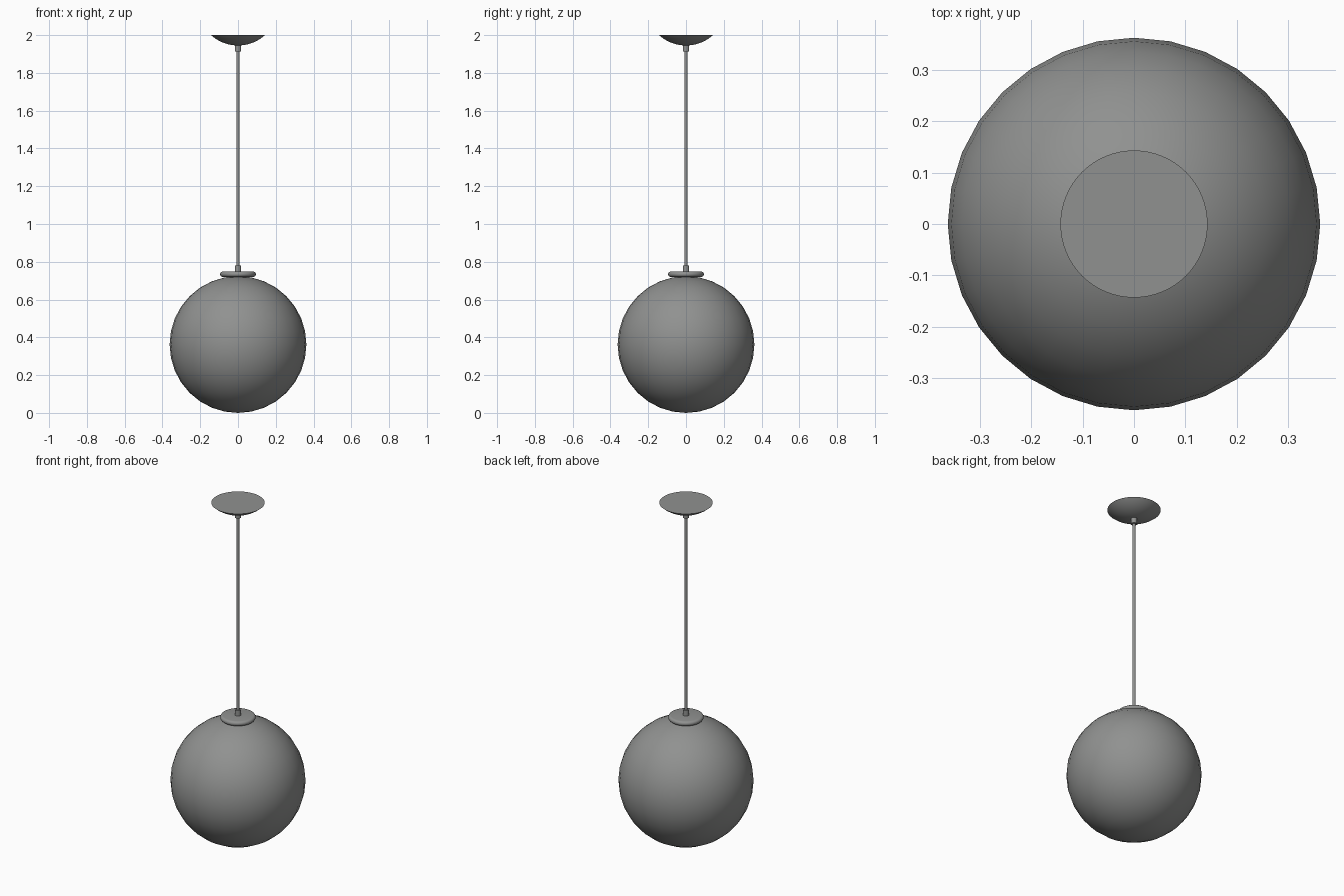
import bpy, bmesh, math

if "Cube" in bpy.data.objects:
    bpy.data.objects.remove(bpy.data.objects["Cube"])

grey = bpy.data.materials.new("satin grey")
grey.diffuse_color = (0.28, 0.285, 0.28, 1)
grey.use_nodes = True
grey.node_tree.nodes["Principled BSDF"].inputs["Base Color"].default_value = grey.diffuse_color


def lathe(name, profile, segments=32, angle=35):
    """Spin an (r, z) profile round the z axis; r = 0 ends close to a pole."""
    bm = bmesh.new()
    verts = [bm.verts.new((r, 0, z)) for r, z in profile]
    edges = [bm.edges.new(p) for p in zip(verts, verts[1:])]
    bmesh.ops.spin(bm, geom=verts + edges, cent=(0, 0, 0), axis=(0, 0, 1),
                   angle=2 * math.pi, steps=segments, use_duplicate=False)
    bmesh.ops.remove_doubles(bm, verts=bm.verts, dist=1e-5)
    bmesh.ops.recalc_face_normals(bm, faces=bm.faces)
    mesh = bpy.data.meshes.new(name)
    bm.to_mesh(mesh)
    bm.free()
    mesh.materials.append(grey)
    obj = bpy.data.objects.new(name, mesh)
    bpy.context.collection.objects.link(obj)
    bpy.ops.object.select_all(action='DESELECT')
    obj.select_set(True)
    bpy.context.view_layer.objects.active = obj
    bpy.ops.object.shade_smooth_by_angle(angle=math.radians(angle))
    return obj


def rod(name, r, z0, z1, segments=16):
    return lathe(name, [(0, z0), (r, z0), (r, z1), (0, z1)], segments)


# Globe shade: thin-walled ball
R = 0.362
globe = lathe("globe_shade", [(R * math.sin(math.pi * i / 16) if 0 < i < 16 else 0,
                               R - R * math.cos(math.pi * i / 16)) for i in range(17)])
shell = globe.modifiers.new("wall", 'SOLIDIFY')
shell.thickness = 0.006
shell.offset = -1

# Holder plate with a rounded rim
h, zc = 0.014, 0.734
rim = [(0.081 + h * math.cos(a), zc + h * math.sin(a))
       for a in (math.pi * (i / 8 - 0.5) for i in range(9))]
lathe("holder_plate", [(0, zc - h)] + rim + [(0, zc + h)])

# Hanging rod with a collar at each end
rod("hanging_rod", 0.008, 0.74, 1.95)
rod("lower_collar", 0.017, 0.74, 0.779)
rod("upper_collar", 0.017, 1.914, 1.95)

# Ceiling canopy: shallow spherical cap with a flat top
cr, cd = 0.143, 0.055
big = (cr * cr + cd * cd) / (2 * cd)
half = math.asin(cr / big)
cap = [(big * math.sin(half * i / 10), 2 - cd + big * (1 - math.cos(half * i / 10)))
       for i in range(11)]
lathe("ceiling_canopy", cap + [(0, 2)], 64)
